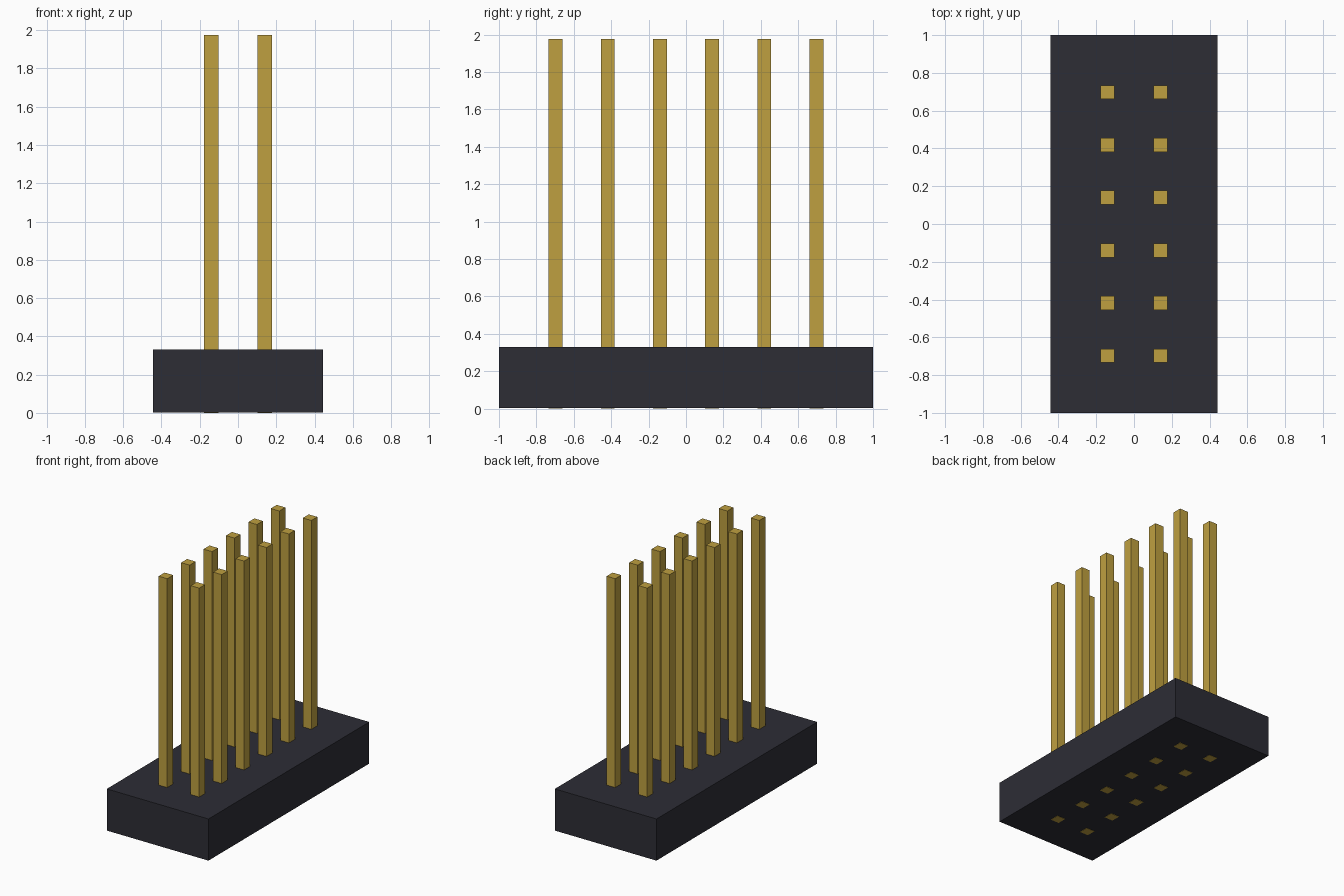
import bpy

cube = bpy.data.objects.get("Cube")
if cube:
    bpy.data.objects.remove(cube, do_unlink=True)


def material(name, rgb):
    mat = bpy.data.materials.new(name)
    mat.use_nodes = True
    mat.diffuse_color = (*rgb, 1)
    mat.node_tree.nodes["Principled BSDF"].inputs["Base Color"].default_value = (*rgb, 1)
    return mat


def box(name, x, y, z0, z1, width, depth, mat):
    bpy.ops.mesh.primitive_cube_add(size=1, location=(x, y, (z0 + z1) / 2))
    obj = bpy.context.object
    obj.name = name
    obj.scale = (width, depth, z1 - z0)
    bpy.ops.object.transform_apply(location=False, rotation=False, scale=True)
    obj.data.materials.append(mat)
    return obj


dark_plastic = material("dark plastic", (0.026, 0.026, 0.036))
gold = material("gold", (0.522, 0.352, 0.051))

BODY_TOP, PIN_TOP = 0.33, 1.975
PITCH, PIN_SIZE = 0.279, 0.074

# Housing, a hair above the pin ends so they show underneath
box("housing", 0, 0, 0.002, BODY_TOP, 0.886, 2.0, dark_plastic)

# Two columns of six square pins running right through the housing
for side, sx in (("right", -1), ("left", 1)):
    for row in range(6):
        box(f"pin_{side}_{row + 1}", sx * PITCH / 2, (row - 2.5) * PITCH,
            0, PIN_TOP, PIN_SIZE, PIN_SIZE, gold)
